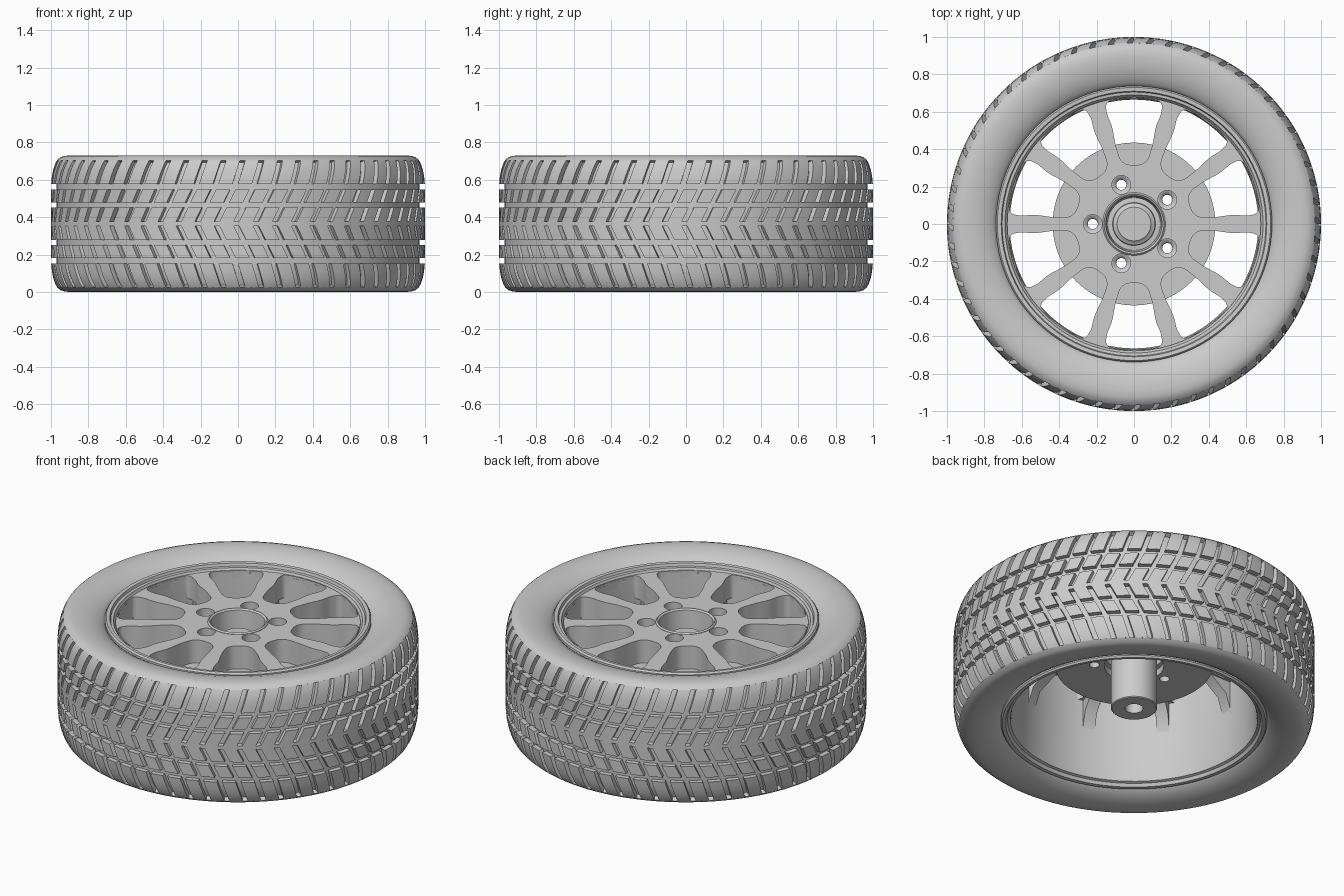
import bpy, bmesh
from math import pi, sin, cos, radians

if "Cube" in bpy.data.objects:
    bpy.data.objects.remove(bpy.data.objects["Cube"])

MID = 0.365  # mid-plane height of the tyre


def finish(obj, angle=35):
    bpy.ops.object.select_all(action='DESELECT')
    obj.select_set(True)
    bpy.context.view_layer.objects.active = obj
    bpy.ops.object.shade_smooth_by_angle(angle=radians(angle))
    return obj


def mesh_object(name, bm):
    bmesh.ops.recalc_face_normals(bm, faces=bm.faces)
    me = bpy.data.meshes.new(name)
    bm.to_mesh(me)
    bm.free()
    obj = bpy.data.objects.new(name, me)
    bpy.context.collection.objects.link(obj)
    return finish(obj)


def lathe(name, profile, segs=96, closed=False, centre=(0, 0)):
    """Spin an (r, z) profile around a vertical axis."""
    bm = bmesh.new()
    rings = [[bm.verts.new((centre[0] + r * cos(2 * pi * i / segs),
                            centre[1] + r * sin(2 * pi * i / segs), z))
              for i in range(segs)] for r, z in profile]
    pairs = list(zip(rings, rings[1:]))
    if closed:
        pairs.append((rings[-1], rings[0]))
    for a, b in pairs:
        for i in range(segs):
            j = (i + 1) % segs
            bm.faces.new((a[i], a[j], b[j], b[i]))
    bmesh.ops.remove_doubles(bm, verts=bm.verts, dist=1e-5)
    return mesh_object(name, bm)


def circle(r, n=96, cx=0, cy=0):
    return [(cx + r * cos(2 * pi * i / n), cy + r * sin(2 * pi * i / n)) for i in range(n)]


def plate(name, loops, z0, z1, smooth_loops=()):
    """Extrude a filled 2D outline with holes between two heights."""
    cu = bpy.data.curves.new(name, 'CURVE')
    cu.dimensions = '2D'
    cu.fill_mode = 'BOTH'
    cu.extrude = (z1 - z0) / 2
    cu.resolution_u = 6
    for pts in loops:
        sp = cu.splines.new('POLY')
        sp.points.add(len(pts) - 1)
        for p, (x, y) in zip(sp.points, pts):
            p.co = (x, y, 0, 1)
        sp.use_cyclic_u = True
    for pts in smooth_loops:
        sp = cu.splines.new('BEZIER')
        sp.bezier_points.add(len(pts) - 1)
        for p, (x, y) in zip(sp.bezier_points, pts):
            p.co = (x, y, 0)
            p.handle_left_type = p.handle_right_type = 'AUTO'
        sp.use_cyclic_u = True
    obj = bpy.data.objects.new(name, cu)
    obj.location.z = (z0 + z1) / 2
    bpy.context.collection.objects.link(obj)
    bpy.ops.object.select_all(action='DESELECT')
    obj.select_set(True)
    bpy.context.view_layer.objects.active = obj
    bpy.ops.object.convert(target='MESH')
    obj = bpy.context.view_layer.objects.active
    bm = bmesh.new()
    bm.from_mesh(obj.data)
    bmesh.ops.remove_doubles(bm, verts=bm.verts, dist=1e-5)
    bmesh.ops.recalc_face_normals(bm, faces=bm.faces)
    bm.to_mesh(obj.data)
    bm.free()
    return finish(obj)


# Tyre carcass: sidewalls plus the tread floor, mirrored about the mid-plane
half = [(0.725, 0.64), (0.738, 0.675), (0.755, 0.69), (0.79, 0.71), (0.84, 0.725),
        (0.89, 0.73), (0.925, 0.728), (0.95, 0.72), (0.968, 0.704), (0.943, 0.692),
        (0.957, 0.66), (0.966, 0.62), (0.97, 0.575), (0.97, 0.378), (1.0, 0.376)]
lathe("tyre_carcass", half + [(r, 2 * MID - z) for r, z in reversed(half)], segs=180)

# Tread blocks: three slanted rows each side, given as (distance from mid-plane, radius)
rows = [[(0.01, 1.0), (0.087, 1.0)],
        [(0.114, 1.0), (0.184, 1.0)],
        [(0.212, 0.999), (0.255, 0.995), (0.29, 0.988), (0.32, 0.978), (0.34, 0.967)]]
COUNT = 60
pitch = 2 * pi / COUNT


def slant(d):
    return 0.5 * min(d, 0.2) + 0.32 * max(d - 0.2, 0)


bm = bmesh.new()
for side in (1, -1):
    for row in rows:
        for k in range(COUNT):
            def strip(drop):
                return [[bm.verts.new(((r - drop) * cos(a), (r - drop) * sin(a), MID + side * d))
                         for a in [(k + f) * pitch + slant(d) for f in (0, 0.24, 0.48, 0.72)]]
                        for d, r in row]
            top, low = strip(0), strip(0.035)
            for i in range(len(row) - 1):
                for j in range(3):
                    bm.faces.new((top[i][j], top[i][j + 1], top[i + 1][j + 1], top[i + 1][j]))
                for j in (0, 3):
                    bm.faces.new((top[i][j], top[i + 1][j], low[i + 1][j], low[i][j]))
            for i in (0, -1):
                for j in range(3):
                    bm.faces.new((top[i][j], top[i][j + 1], low[i][j + 1], low[i][j]))
mesh_object("tread_blocks", bm)

# Rim barrel with stepped lips
lathe("rim_barrel", [(0.665, 0.50), (0.672, 0.655), (0.685, 0.665), (0.69, 0.68), (0.705, 0.682),
                     (0.71, 0.698), (0.73, 0.70), (0.738, 0.69), (0.738, 0.63), (0.71, 0.60),
                     (0.70, 0.36), (0.71, 0.12), (0.738, 0.10), (0.738, 0.045), (0.73, 0.035),
                     (0.71, 0.037), (0.70, 0.055), (0.685, 0.06), (0.678, 0.09), (0.668, 0.30)],
      closed=True)

# Spoked wheel face with ten windows, five bolt holes and a centre bore
side_pts = [(0.06, 0.332), (0.092, 0.40), (0.118, 0.52), (0.148, 0.61), (0.143, 0.648), (0.11, 0.662)]
outline = [(0, 0.315)] + side_pts + [(0, 0.67)] + [(-x, y) for x, y in reversed(side_pts)]
windows = []
for k in range(10):
    a = k * pi / 5
    windows.append([(x * cos(a) - y * sin(a), x * sin(a) + y * cos(a)) for x, y in outline])
bolts = [(0.22 * cos(pi + k * 2 * pi / 5), 0.22 * sin(pi + k * 2 * pi / 5)) for k in range(5)]
plate("spoked_face", [circle(0.678), circle(0.16, 64)] + [circle(0.05, 32, *b) for b in bolts],
      0.53, 0.67, windows)

# Spoke webs tapering down the barrel behind the face
bm = bmesh.new()
for k in range(10):
    a = k * pi / 5
    ends = [[bm.verts.new((r * cos(a) - w * sin(a), r * sin(a) + w * cos(a), z))
             for r, z in ((0.52, 0.535), (0.672, 0.535), (0.672, 0.34), (0.635, 0.45))]
            for w in (-0.035, 0.035)]
    bm.faces.new(ends[0])
    bm.faces.new(ends[1])
    for i in range(4):
        j = (i + 1) % 4
        bm.faces.new((ends[0][i], ends[0][j], ends[1][j], ends[1][i]))
mesh_object("spoke_webs", bm)

# Bolt seats
for b in bolts:
    lathe("bolt_seat", [(0.051, 0.53), (0.051, 0.615), (0.038, 0.61), (0.027, 0.595), (0.027, 0.53)],
          segs=32, closed=True, centre=b)

# Hub: raised collar, centre cap, and axle tube with a blind hole
lathe("hub_collar", [(0.165, 0.53), (0.168, 0.672), (0.16, 0.68), (0.15, 0.672), (0.14, 0.53)],
      segs=64, closed=True)
lathe("hub_axle", [(0, 0.59), (0.09, 0.59), (0.1, 0.58), (0.112, 0.575), (0.115, 0.545),
                   (0.163, 0.54), (0.163, 0.52), (0.128, 0.50), (0.128, 0.135), (0.123, 0.13),
                   (0.05, 0.13), (0.05, 0.40), (0, 0.40)], segs=64)

# Brake disc: two drilled plates around a core
holes = [circle(0.028, 24, *b) for b in bolts]
for name, z0, z1 in (("brake_disc_lower", 0.40, 0.44), ("brake_disc_upper", 0.47, 0.53)):
    plate(name, [circle(0.435), circle(0.165, 64)] + holes, z0, z1)
lathe("brake_disc_core", [(0.28, 0.44), (0.40, 0.44), (0.40, 0.47), (0.28, 0.47)], closed=True)
